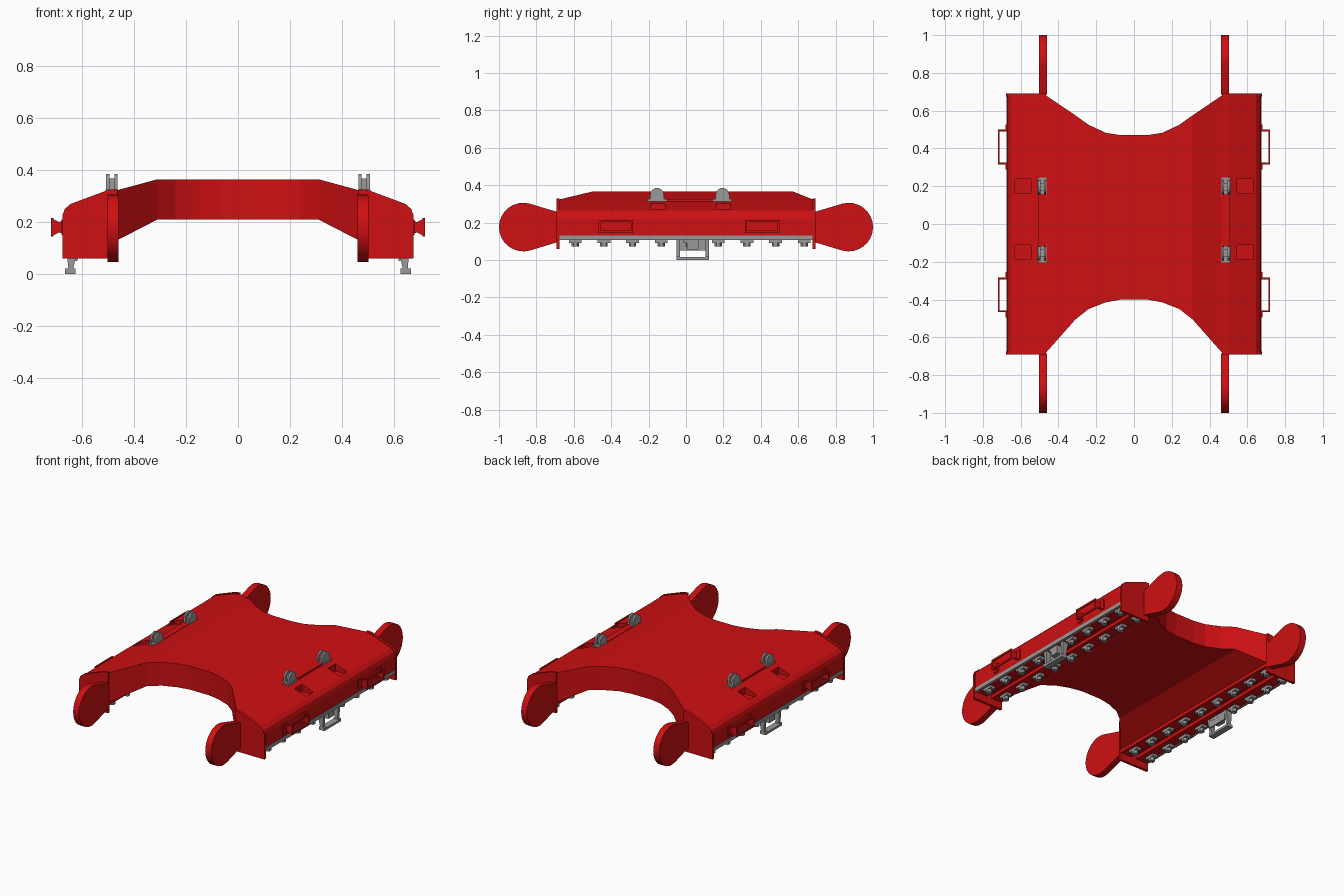
import bpy, bmesh, math
from mathutils import Vector

cube = bpy.data.objects.get("Cube")
if cube:
    bpy.data.objects.remove(cube, do_unlink=True)


def material(name, rgb):
    m = bpy.data.materials.new(name)
    m.use_nodes = True
    m.diffuse_color = (*rgb, 1)
    m.node_tree.nodes["Principled BSDF"].inputs["Base Color"].default_value = (*rgb, 1)
    return m


RED = material("red paint", (0.62, 0.005, 0.006))
STEEL = material("grey steel", (0.32, 0.32, 0.32))


def finish(name, bm, mat, mirror="X"):
    bmesh.ops.recalc_face_normals(bm, faces=bm.faces)
    me = bpy.data.meshes.new(name)
    bm.to_mesh(me)
    bm.free()
    ob = bpy.data.objects.new(name, me)
    bpy.context.scene.collection.objects.link(ob)
    me.materials.append(mat)
    if mirror:
        mod = ob.modifiers.new("Mirror", "MIRROR")
        mod.use_axis = ["X" in mirror, "Y" in mirror, False]
        mod.use_mirror_merge = False
    return ob


def add_box(bm, x, y, z):
    vs = [bm.verts.new((a, b, c)) for a in x for b in y for c in z]
    bmesh.ops.convex_hull(bm, input=vs)


def box(name, x, y, z, mat, mirror="X"):
    bm = bmesh.new()
    add_box(bm, x, y, z)
    return finish(name, bm, mat, mirror)


def add_prism(bm, pts, axis, lo, hi):
    """Extrude a 2D outline along x (points are y, z) or y (points are x, z)."""
    place = (lambda p, t: (t, p[0], p[1])) if axis == "x" else (lambda p, t: (p[0], t, p[1]))
    face = bm.faces.new([bm.verts.new(place(p, lo)) for p in pts])
    ext = bmesh.ops.extrude_face_region(bm, geom=[face])
    moved = [v for v in ext["geom"] if isinstance(v, bmesh.types.BMVert)]
    bmesh.ops.translate(bm, verts=moved, vec=Vector(place((0, 0), hi - lo)))


def add_cylinder(bm, x, y, z, r, h, n):
    res = bmesh.ops.create_cone(bm, cap_ends=True, segments=n, radius1=r, radius2=r, depth=h)
    bmesh.ops.translate(bm, verts=res["verts"], vec=(x, y, z))


# Arched body: one section per station of x, top, underside, front and back
half = [
    (0.07, 0.365, 0.21, -0.40, 0.47),
    (0.15, 0.365, 0.21, -0.415, 0.483),
    (0.24, 0.365, 0.21, -0.45, 0.525),
    (0.31, 0.365, 0.21, -0.505, 0.575),
    (0.465, 0.323, 0.13, -0.68, 0.68),
    (0.50, 0.317, 0.13, -0.68, 0.68),
    (0.645, 0.265, 0.13, -0.68, 0.68),
    (0.665, 0.245, 0.13, -0.68, 0.68),
    (0.672, 0.22, 0.13, -0.68, 0.68),
]
stations = [(-s[0], *s[1:]) for s in reversed(half)] + half
bm = bmesh.new()
rings = [[bm.verts.new((x, y, z)) for y, z in ((f, t), (b, t), (b, u), (f, u))]
         for x, t, u, f, b in stations]
for a, b in zip(rings, rings[1:]):
    for i in range(4):
        j = (i + 1) % 4
        bm.faces.new((a[i], a[j], b[j], b[i]))
bm.faces.new(rings[0])
bm.faces.new(rings[-1])
body = finish("arched_body", bm, RED, None)

# Recessed pockets in the sloping shoulders
bm = bmesh.new()
for s in (-1, 1):
    for y in (-0.15, 0.2):
        add_box(bm, (s * 0.545, s * 0.63), (y - 0.038, y + 0.038), (0.255, 0.4))
cutter = finish("pocket_cutter", bm, RED, None)
cutter.hide_render = True
cutter.hide_viewport = True
cutter.display_type = "WIRE"
cut = body.modifiers.new("Pockets", "BOOLEAN")
cut.operation = "DIFFERENCE"
cut.solver = "EXACT"
cut.object = cutter

# End plates closing the four side box ends
bm = bmesh.new()
add_prism(bm, [(0.465, 0.06), (0.677, 0.06), (0.677, 0.225), (0.668, 0.25),
               (0.645, 0.27), (0.50, 0.324), (0.465, 0.328)], "y", 0.676, 0.692)
finish("end_plates", bm, RED, "XY")

# Rounded bumper paddles on the ends
cy, cz, r = 0.87, 0.176, 0.13
arc = [math.radians(-105 + 210 * i / 16) for i in range(17)]
outline = [(0.685, 0.096)] + [(cy + r * math.cos(a), cz + r * math.sin(a)) for a in arc]
outline.append((0.685, 0.256))
bm = bmesh.new()
add_prism(bm, outline, "x", 0.461, 0.504)
finish("bumper_paddles", bm, RED, "XY")

# Bottom flanges with a channel between them
box("outer_flange", (0.585, 0.668), (-0.68, 0.68), (0.108, 0.132), RED)
box("inner_flange", (0.466, 0.545), (-0.68, 0.68), (0.108, 0.132), RED)
box("edge_strip", (0.66, 0.674), (-0.676, 0.676), (0.106, 0.13), STEEL)

# Two rows of clamp bolts under each side
bm = bmesh.new()
for x in (0.505, 0.635):
    for i in range(9):
        y = 0.02 + (i - 4) * 0.153
        add_box(bm, (x - 0.018, x + 0.018), (y - 0.034, y + 0.034), (0.092, 0.11))
        add_cylinder(bm, x, y, 0.084, 0.02, 0.022, 6)
finish("clamp_bolts", bm, STEEL)

# Hanging frame under the middle of each side
bm = bmesh.new()
ym = 0.036
frame = [(0.615, 0.11), (0.66, 0.11), (0.655, 0.02), (0.667, 0.02),
         (0.667, 0.0), (0.627, 0.0), (0.627, 0.02), (0.635, 0.02)]
for y in (ym - 0.087, ym + 0.067):
    add_prism(bm, frame, "y", y, y + 0.02)
add_box(bm, (0.627, 0.667), (ym - 0.08, ym + 0.08), (0.0, 0.015))
add_box(bm, (0.618, 0.626), (ym - 0.07, ym + 0.07), (0.05, 0.11))
add_box(bm, (0.626, 0.655), (ym - 0.03, ym + 0.03), (0.055, 0.11))
finish("hanging_frame", bm, STEEL)

# Lifting lugs: paired round-topped cheeks with a pin and base
for name, y in (("front_lifting_lug", -0.155), ("back_lifting_lug", 0.195)):
    top = [(y + 0.036 * math.cos(math.pi * i / 8), 0.35 + 0.036 * math.sin(math.pi * i / 8))
           for i in range(9)]
    bm = bmesh.new()
    for x in (0.465, 0.496):
        add_prism(bm, [(y + 0.04, 0.30)] + top + [(y - 0.04, 0.30)], "x", x, x + 0.012)
    add_box(bm, (0.476, 0.497), (y - 0.02, y + 0.02), (0.30, 0.368))
    add_box(bm, (0.463, 0.511), (y - 0.05, y + 0.05), (0.30, 0.325))
    finish(name, bm, STEEL)

# Low rail joining the lugs
box("lug_rail", (0.466, 0.508), (-0.12, 0.16), (0.30, 0.326), RED)

# Grab handles: thin bent straps standing off the side walls
for name, y in (("front_grab_handle", -0.375), ("back_grab_handle", 0.408)):
    bm = bmesh.new()
    a, b = y - 0.092, y + 0.092
    for z in ((0.145, 0.157), (0.203, 0.215)):
        add_box(bm, (0.712, 0.72), (a + 0.01, b - 0.01), z)
    for e, s in ((a, 1), (b, -1)):
        leg = [(0.668, 0.152), (0.69, 0.16), (0.72, 0.145),
               (0.72, 0.215), (0.69, 0.20), (0.668, 0.208)]
        add_prism(bm, leg, "y", e, e + s * 0.01)
        # wall mount beside each leg
        add_box(bm, (0.668, 0.68), (e - s * 0.028, e), (0.15, 0.21))
    finish(name, bm, RED)

# Smooth only the curved rims
for ob in bpy.context.scene.objects:
    ob.select_set(ob.name == "bumper_paddles")
bpy.context.view_layer.objects.active = bpy.data.objects["bumper_paddles"]
bpy.ops.object.shade_smooth_by_angle(angle=math.radians(30))
